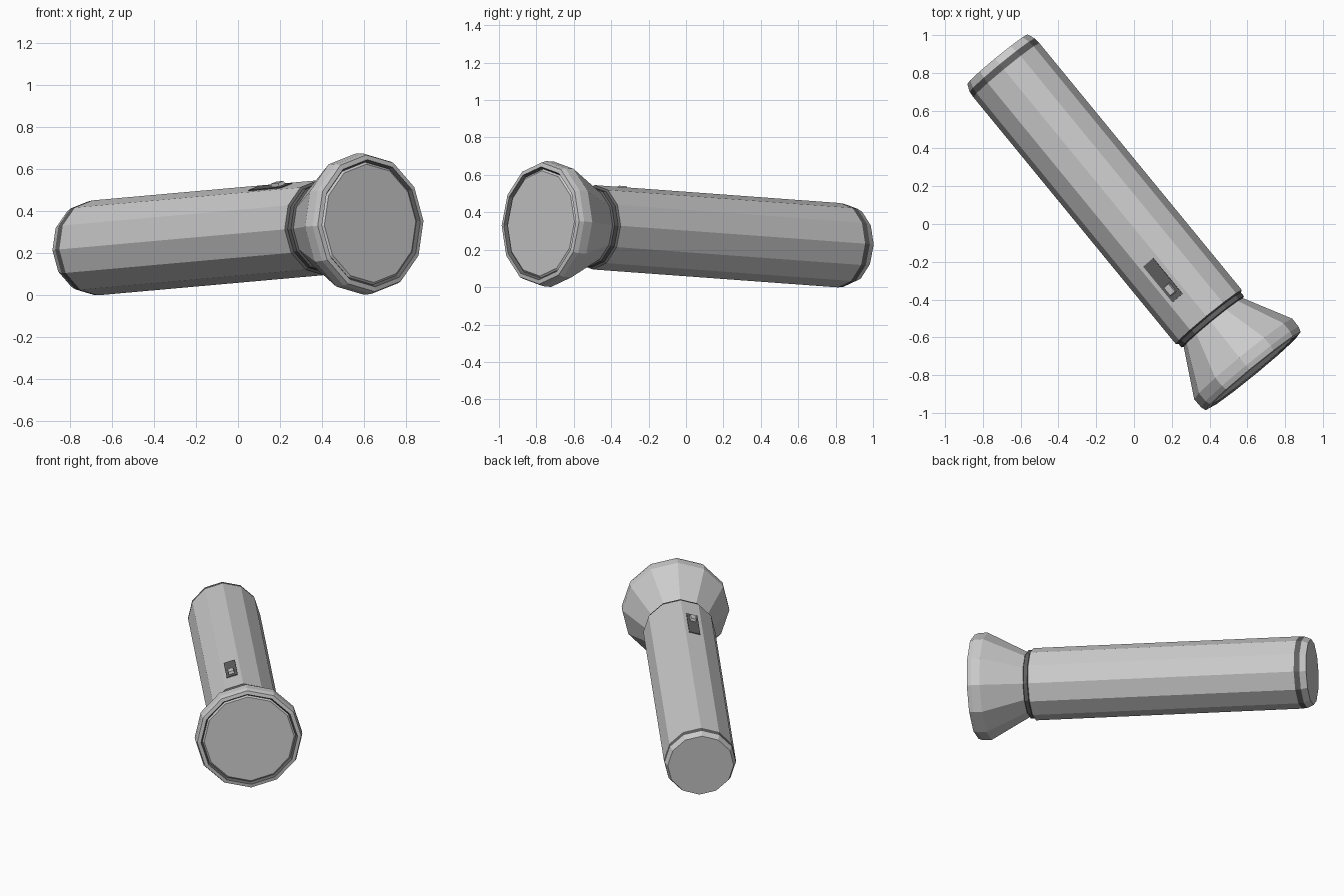
import bpy, bmesh
from math import sin, cos, radians
from mathutils import Vector, Matrix

if "Cube" in bpy.data.objects:
    bpy.data.objects.remove(bpy.data.objects["Cube"])

SIDES, ROLL = 12, -2
axis = Vector((0.634, -0.773, 0.0565)).normalized()      # towards the lens
side = axis.cross(Vector((0, 0, -1))).normalized() * -1
if side.x < 0:
    side = -side
up = axis.cross(side).normalized()
frame = Matrix((side, up, axis)).transposed().to_4x4()
frame.translation = (0.632, -0.78, 0.341)                # centre of the lens face

dark = bpy.data.materials.new("dark_grey")
dark.diffuse_color = (0.12, 0.12, 0.12, 1)
dark.use_nodes = True
dark.node_tree.nodes["Principled BSDF"].inputs["Base Color"].default_value = dark.diffuse_color


def finish(name, bm, mat=None):
    bmesh.ops.recalc_face_normals(bm, faces=bm.faces)
    me = bpy.data.meshes.new(name)
    bm.transform(frame)
    bm.to_mesh(me)
    bm.free()
    if mat:
        me.materials.append(mat)
    bpy.context.collection.objects.link(bpy.data.objects.new(name, me))


def lathe(name, profile, mat=None, cap_start=False, cap_end=False):
    """Profile of (distance behind the lens, radius) spun about the axis."""
    bm = bmesh.new()
    rings = []
    for s, r in profile:
        angles = [radians(ROLL + 360 * k / SIDES) for k in range(SIDES)]
        rings.append([bm.verts.new((r * sin(a), r * cos(a), -s)) for a in angles])
    for a, b in zip(rings, rings[1:]):
        for k in range(SIDES):
            j = (k + 1) % SIDES
            bm.faces.new((a[k], a[j], b[j], b[k]))
    if cap_start:
        bm.faces.new(rings[0])
    if cap_end:
        bm.faces.new(rings[-1])
    finish(name, bm, mat)


def box(name, s, length, width, low, high, mat=None, taper=1.0):
    """Block sitting on the body facet that carries the switch."""
    bm = bmesh.new()
    bmesh.ops.create_cube(bm, size=1)
    for v in bm.verts:
        t = taper if v.co.y > 0 else 1
        v.co = Vector((v.co.x * width * t, high if v.co.y > 0 else low,
                       v.co.z * length * t - s))
    bm.transform(Matrix.Rotation(radians(15 - ROLL), 4, 'Z'))
    finish(name, bm, mat)


# Flared head with its rim, inset lens
lathe("head", [(0.335, 0.203), (0.085, 0.336), (0.03, 0.335), (0.002, 0.326),
               (-0.002, 0.303)])
lathe("lens_seat", [(-0.002, 0.303), (0.014, 0.292)], dark)
lathe("lens", [(0.014, 0.292), (0.006, 0.282)], cap_end=True)

# Neck ring, barrel, tail ring and tail cap
lathe("neck_ring", [(0.335, 0.203), (0.34, 0.214), (0.365, 0.214), (0.372, 0.226)], dark)
lathe("barrel", [(0.372, 0.226), (2.065, 0.226)])
lathe("tail_ring", [(2.065, 0.226), (2.10, 0.223)], dark)
lathe("tail_cap", [(2.10, 0.223), (2.14, 0.207)], cap_end=True)

# Sliding switch
box("switch_plate", 0.666, 0.245, 0.072, 0.20, 0.223, dark)
box("switch_button", 0.604, 0.07, 0.046, 0.20, 0.24, taper=0.75)
